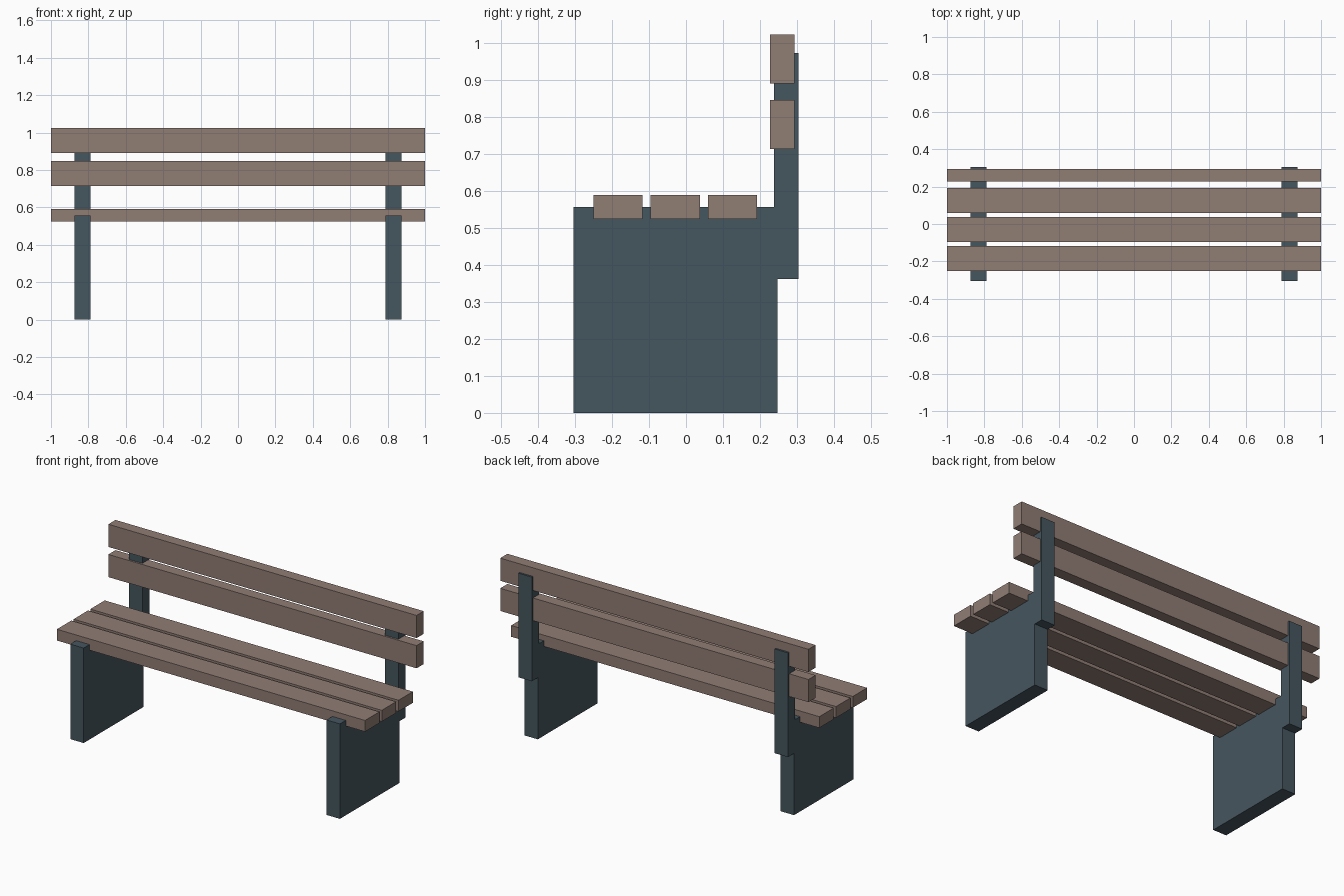
import bpy

cube = bpy.data.objects.get("Cube")
if cube:
    bpy.data.objects.remove(cube, do_unlink=True)


def make_material(name, rgb):
    mat = bpy.data.materials.new(name)
    mat.use_nodes = True
    color = (*rgb, 1.0)
    mat.diffuse_color = color
    mat.node_tree.nodes["Principled BSDF"].inputs["Base Color"].default_value = color
    return mat


def box(name, x, y, z, mat):
    """Add a box spanning the given (low, high) ranges."""
    spans = (x, y, z)
    bpy.ops.mesh.primitive_cube_add(size=1, location=[(a + b) / 2 for a, b in spans])
    obj = bpy.context.object
    obj.name = obj.data.name = name
    obj.scale = [b - a for a, b in spans]
    bpy.ops.object.transform_apply(location=False, rotation=False, scale=True)
    obj.data.materials.append(mat)
    return obj


wood = make_material("brown wood", (0.28, 0.205, 0.175))
metal = make_material("dark blue grey", (0.06, 0.093, 0.114))

full_width = (-1.0, 1.0)

# Seat: three flat planks
for place, y in (("front", -0.184), ("middle", -0.029), ("rear", 0.126)):
    box(f"seat_slat_{place}", full_width, (y - 0.0665, y + 0.0665), (0.524, 0.59), wood)

# Backrest: two upright planks
for place, z in (("lower", 0.78), ("upper", 0.957)):
    box(f"back_slat_{place}", full_width, (0.227, 0.293), (z - 0.0665, z + 0.0665), wood)

# Supports: a broad leg panel and a back post on each side
for side, s in (("left", 1), ("right", -1)):
    x = sorted((s * 0.788, s * 0.875))
    box(f"leg_panel_{side}", x, (-0.305, 0.248), (0.0, 0.557), metal)
    box(f"back_post_{side}", x, (0.238, 0.304), (0.362, 0.973), metal)
